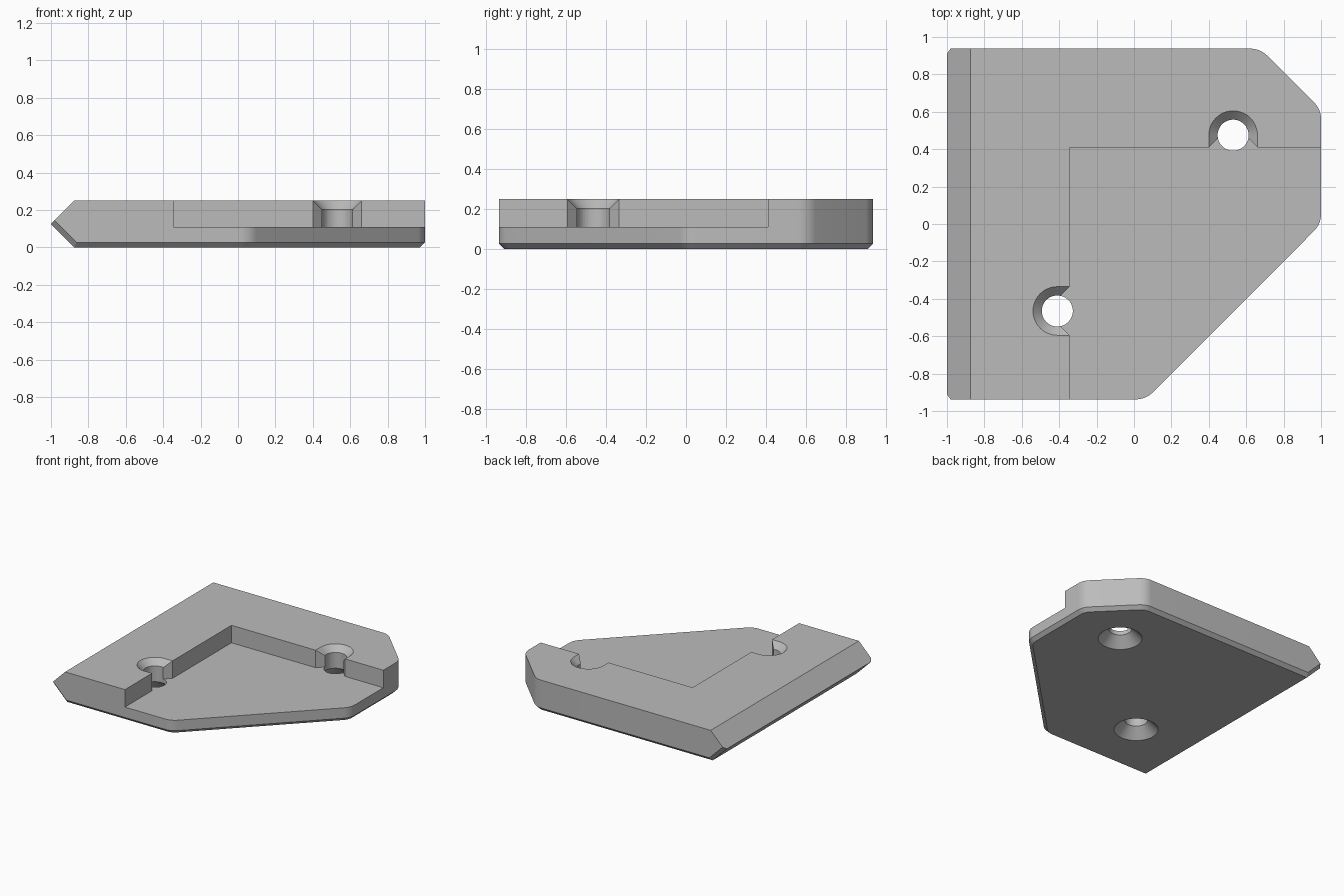
import bpy
import bmesh
from math import radians, sin, cos, tau

if "Cube" in bpy.data.objects:
    bpy.data.objects.remove(bpy.data.objects["Cube"])

HEIGHT, TIP, HALF_Y = 0.25, 0.125, 0.9375
CHAMFER, ROUND = 0.027, 0.125
POCKET_X, POCKET_Y, FLOOR = -0.345, 0.41, 0.11
HOLE_R, SINK_R, SETBACK = 0.083, 0.13, 0.065
BACK_HOLE = (0.53, POCKET_Y + SETBACK)
FRONT_HOLE = (POCKET_X - SETBACK, -0.465)

grey = bpy.data.materials.new("plain grey")
grey.use_nodes = True
colour = (0.5, 0.5, 0.5, 1)
grey.diffuse_color = colour
grey.node_tree.nodes["Principled BSDF"].inputs["Base Color"].default_value = colour


def finish(name, bm):
    bmesh.ops.recalc_face_normals(bm, faces=bm.faces)
    mesh = bpy.data.meshes.new(name)
    bm.to_mesh(mesh)
    bm.free()
    mesh.materials.append(grey)
    obj = bpy.data.objects.new(name, mesh)
    bpy.context.collection.objects.link(obj)
    return obj


def hull(name, points):
    bm = bmesh.new()
    for p in points:
        bm.verts.new(p)
    bmesh.ops.convex_hull(bm, input=bm.verts)
    bmesh.ops.delete(bm, geom=[v for v in bm.verts if not v.link_faces], context='VERTS')
    bmesh.ops.dissolve_limit(bm, angle_limit=radians(0.5), verts=bm.verts, edges=bm.edges)
    return finish(name, bm)


def prism(name, outline, bottom, top):
    bm = bmesh.new()
    face = bm.faces.new([bm.verts.new((x, y, bottom)) for x, y in outline])
    made = bmesh.ops.extrude_face_region(bm, geom=[face])["geom"]
    bmesh.ops.translate(bm, vec=(0, 0, top - bottom),
                        verts=[v for v in made if isinstance(v, bmesh.types.BMVert)])
    return finish(name, bm)


def circle(centre, radius, z, count=48):
    return [(centre[0] + radius * cos(tau * i / count),
             centre[1] + radius * sin(tau * i / count), z) for i in range(count)]


def rounded_side(inset, z):
    # Rounded right-hand corners: arc centre and starting angle
    corners = [(0.623, 0.8125, 45), (0.875, 0.561, 0),
               (0.875, 0.052, -45), (0.011, -0.8125, -90)]
    r = ROUND - inset
    return [(x + r * cos(radians(a + 45 * i / 8)), y + r * sin(radians(a + 45 * i / 8)), z)
            for x, y, a in corners for i in range(9)]


# Plate body: pointed left edge, rounded corners, chamfer along the underside
points = rounded_side(0, HEIGHT) + rounded_side(0, CHAMFER) + rounded_side(CHAMFER, 0)
slant = CHAMFER * 0.707
for side in (-1, 1):
    outer, inner = side * HALF_Y, side * (HALF_Y - CHAMFER)
    points += [(-1 + TIP, outer, HEIGHT),
               (-1 + slant, outer, TIP + slant),
               (-1 + TIP + CHAMFER * 0.414, outer, CHAMFER),
               (-1, inner, TIP),
               (-1 + TIP, inner, 0)]
plate = hull("corner_plate", points)

# Recess with a flared notch leading to each hole
notch = [(-SINK_R, -SETBACK), (-0.075, -0.01), (0.075, -0.01), (SINK_R, -SETBACK)]
recess = [(POCKET_X, POCKET_Y)]
recess += [(BACK_HOLE[0] + a, BACK_HOLE[1] + b) for a, b in notch]
recess += [(2, POCKET_Y), (2, -2), (POCKET_X, -2)]
recess += [(FRONT_HOLE[0] - b, FRONT_HOLE[1] + a) for a, b in notch]
cutters = [prism("recess_cutter", recess, FLOOR, 0.4)]

# Holes: straight bore, open-sided upper countersink, round lower countersink
for hole, (dx, dy) in ((BACK_HOLE, (0, -1)), (FRONT_HOLE, (1, 0))):
    cutters.append(hull("bore_cutter", circle(hole, HOLE_R, -0.1) + circle(hole, HOLE_R, 0.4)))
    upper = []
    for shift in (0, 0.2):
        c = (hole[0] + dx * shift, hole[1] + dy * shift)
        upper += circle(c, SINK_R + 0.02, HEIGHT + 0.02)
        upper += circle(c, SINK_R - 0.07, HEIGHT - 0.07)
    cutters.append(hull("upper_sink_cutter", upper))
    cutters.append(hull("lower_sink_cutter",
                        circle(hole, 0.18, -0.02) + circle(hole, 0.06, 0.1)))

# Cut everything out of the plate, then drop the cutters
bpy.ops.object.select_all(action='DESELECT')
plate.select_set(True)
bpy.context.view_layer.objects.active = plate
for cutter in cutters:
    cutter.hide_render = True
    mod = plate.modifiers.new("cut", 'BOOLEAN')
    mod.operation = 'DIFFERENCE'
    mod.solver = 'EXACT'
    mod.object = cutter
    bpy.ops.object.modifier_apply(modifier=mod.name)
    bpy.data.objects.remove(cutter)

bpy.ops.object.shade_smooth_by_angle(angle=radians(25))
